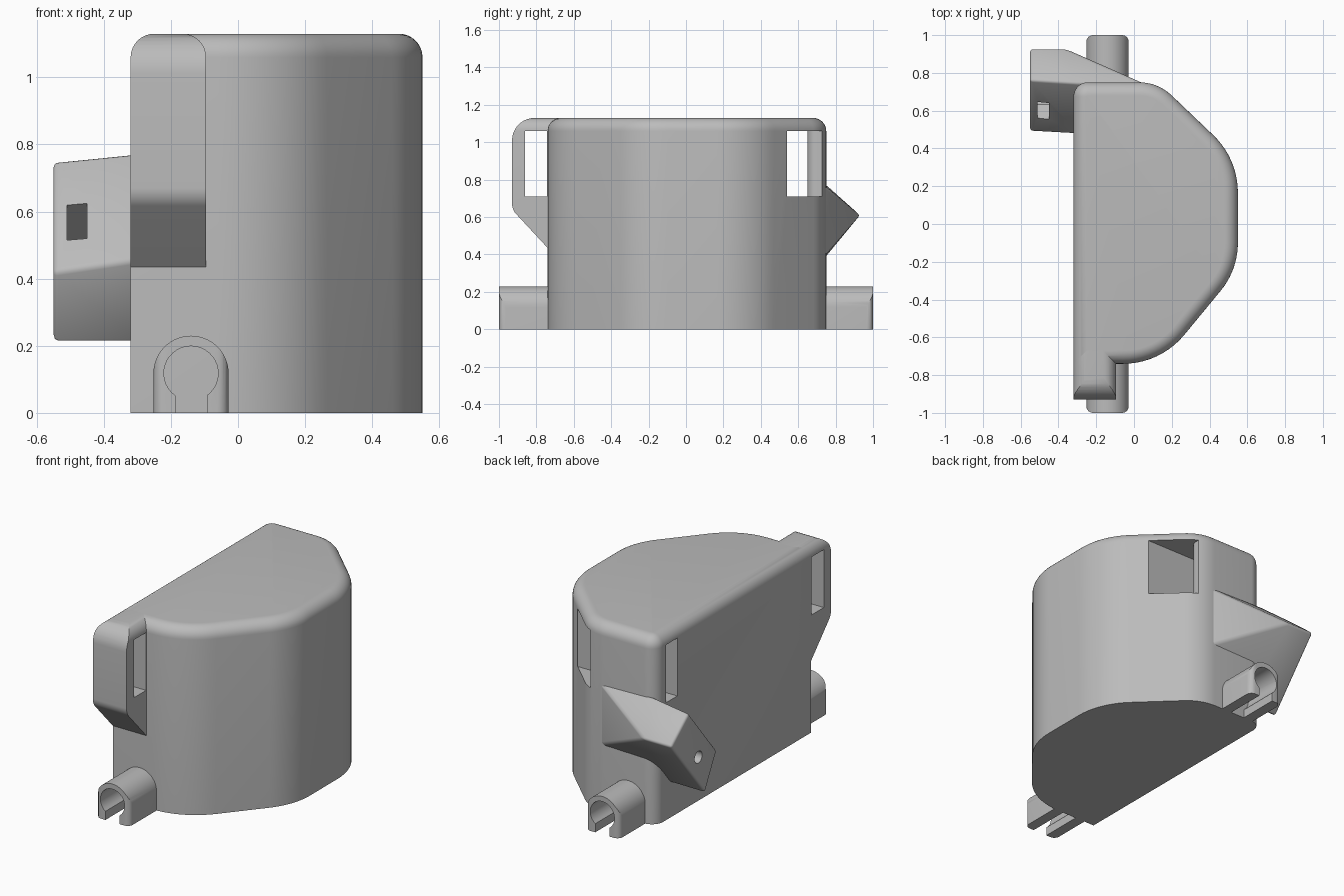
import bpy, bmesh, math
from mathutils import Vector, Matrix

cube = bpy.data.objects.get("Cube")
if cube:
    bpy.data.objects.remove(cube, do_unlink=True)

grey = bpy.data.materials.new("plain grey")
grey.use_nodes = True
COLOUR = (0.5, 0.5, 0.5, 1)
grey.diffuse_color = COLOUR
grey.node_tree.nodes["Principled BSDF"].inputs["Base Color"].default_value = COLOUR

PLANES = {"xy": lambda a, b, c: (a, b, c),
          "xz": lambda a, b, c: (a, c, b),
          "yz": lambda a, b, c: (c, a, b)}


def rounded(corners, steps=10):
    """Closed outline from (u, v, radius) corners."""
    out, n = [], len(corners)
    for i, (u, v, r) in enumerate(corners):
        p = Vector((u, v))
        if r == 0:
            out.append(p)
            continue
        d1 = (Vector(corners[i - 1][:2]) - p).normalized()
        d2 = (Vector(corners[(i + 1) % n][:2]) - p).normalized()
        half = d1.angle(d2) / 2
        centre = p + (d1 + d2).normalized() * (r / math.sin(half))
        s = p + d1 * (r / math.tan(half)) - centre
        e = p + d2 * (r / math.tan(half)) - centre
        sweep = s.angle_signed(e)
        for k in range(steps + 1):
            out.append(centre + Matrix.Rotation(-sweep * k / steps, 2) @ s)
    return out


def make(name, bm):
    bmesh.ops.recalc_face_normals(bm, faces=bm.faces)
    mesh = bpy.data.meshes.new(name)
    bm.to_mesh(mesh)
    bm.free()
    mesh.materials.append(grey)
    ob = bpy.data.objects.new(name, mesh)
    bpy.context.collection.objects.link(ob)
    return ob


def prism(name, outline, lo, hi, plane="xy", top_round=0):
    bm = bmesh.new()
    put = PLANES[plane]
    rings = [[bm.verts.new(put(p[0], p[1], c)) for p in outline] for c in (lo, hi)]
    bm.faces.new(rings[0])
    top = bm.faces.new(rings[1])
    n = len(outline)
    for i in range(n):
        j = (i + 1) % n
        bm.faces.new((rings[0][i], rings[0][j], rings[1][j], rings[1][i]))
    if top_round:
        bmesh.ops.recalc_face_normals(bm, faces=bm.faces)
        bmesh.ops.bevel(bm, geom=list(top.edges), offset=top_round, segments=8,
                        profile=0.5, affect="EDGES", clamp_overlap=True)
    return make(name, bm)


def box(x0, x1, y0, y1, z0, z1):
    return prism("cutter", [(x0, y0), (x1, y0), (x1, y1), (x0, y1)], z0, z1)


def select(ob):
    bpy.ops.object.select_all(action="DESELECT")
    ob.select_set(True)
    bpy.context.view_layer.objects.active = ob


def boolean(ob, other, operation="DIFFERENCE"):
    select(ob)
    mod = ob.modifiers.new("cut", "BOOLEAN")
    mod.operation, mod.object, mod.solver = operation, other, "EXACT"
    bpy.ops.object.modifier_apply(modifier=mod.name)
    bpy.data.objects.remove(other, do_unlink=True)


def smooth(ob):
    select(ob)
    bpy.ops.object.shade_smooth_by_angle(angle=math.radians(32))


# Main body: flat on one side, bowed on the other, rounded top rim
TOP, RIM, BACK = 1.13, 0.07, -0.32
body = prism("main_body", rounded([
    (BACK, -0.74, 0), (0.14, -0.74, 0.42), (0.55, -0.243, 0.4),
    (0.55, 0.346, 0.42), (0.127, 0.75, 0.25), (BACK, 0.75, 0.075)]),
    0, TOP, top_round=RIM)

# Strap slot through the body, leaving a round-ended bar
slot = rounded([(-0.5, 0.54, 0), (0.8, 0.54, 0), (0.8, 0.9, 0), (0.13, 0.9, 0),
                (0.13, 0.65, 0.05), (-0.5, 0.65, 0)])
boolean(body, prism("cutter", slot, 0.71, 1.06))
smooth(body)

# Strap loop on the front
loop = prism("front_strap_loop", rounded([
    (-0.93, 0.64, 0.08), (-0.735, 0.43, 0), (-0.6, 0.43, 0),
    (-0.6, TOP, 0), (-0.93, TOP, 0.12)]), BACK, -0.095, "yz")
loop_front = rounded([(BACK, 0.3, 0), (-0.095, 0.3, 0),
                      (-0.095, TOP, RIM), (BACK, TOP, RIM)], 8)
boolean(loop, prism("cutter", loop_front, -1.2, -0.5, "xz"), "INTERSECT")
boolean(loop, box(-0.6, 0.3, -0.86, -0.742, 0.71, 1.06))
smooth(loop)

# Open cable clips at both ends
CX, CZ, R_OUT, R_IN, SLIT = -0.14, 0.118, 0.112, 0.081, 0.047


def arc(radius, start, end, steps=28):
    return [(CX + radius * math.cos(start + (end - start) * k / steps),
             CZ + radius * math.sin(start + (end - start) * k / steps))
            for k in range(steps + 1)]


mouth = math.acos(SLIT / R_IN)
clip_shape = ([(CX + R_OUT, 0)] + arc(R_OUT, 0, math.pi) + [(CX - R_OUT, 0), (CX - SLIT, 0)]
              + arc(R_IN, math.pi + mouth, -mouth) + [(CX + SLIT, 0)])
for name, side in (("front_clip", -1), ("rear_clip", 1)):
    clip = prism(name, clip_shape, side * 0.735, side, "xz")
    plan = rounded([(CX - R_OUT, side * 0.5, 0), (CX + R_OUT, side * 0.5, 0),
                    (CX + R_OUT, side, 0.035), (CX - R_OUT, side, 0.035)], 6)
    boolean(clip, prism("cutter", plan, -0.1, 0.4), "INTERSECT")
    smooth(clip)

# Angled mounting bracket tapering into the rear of the body
bm = bmesh.new()
for co in [(-0.55, 0.93, 0.61), (-0.55, 0.76, 0.75), (-0.55, 0.49, 0.42), (-0.55, 0.6, 0.21),
           (-0.37, 0.93, 0.61), (0.06, 0.74, 0.77), (0.06, 0.74, 0.39),
           (-0.3, 0.745, 0.775), (-0.3, 0.475, 0.455), (-0.3, 0.6, 0.21)]:
    bm.verts.new(co)
bmesh.ops.convex_hull(bm, input=bm.verts)
bmesh.ops.dissolve_limit(bm, angle_limit=math.radians(3), verts=bm.verts, edges=bm.edges)
bracket = make("rear_bracket", bm)
select(bracket)
bevel = bracket.modifiers.new("soft edges", "BEVEL")
bevel.width, bevel.segments, bevel.angle_limit = 0.014, 3, math.radians(30)
bpy.ops.object.modifier_apply(modifier=bevel.name)

# Square pocket in the sloped face and round bore in the end face
bm = bmesh.new()
bmesh.ops.create_cube(bm, size=1, matrix=Matrix.Translation((-0.48, 0.6, 0.57))
                      @ Matrix.Rotation(math.atan2(0.32, 0.27), 4, "X")
                      @ Matrix.Diagonal((0.06, 0.135, 0.36, 1)))
boolean(bracket, make("cutter", bm))
bore = [(0.667 + 0.036 * math.cos(t * math.tau / 24), 0.45 + 0.036 * math.sin(t * math.tau / 24))
        for t in range(24)]
boolean(bracket, prism("cutter", bore, -0.7, -0.42, "yz"))
smooth(bracket)
